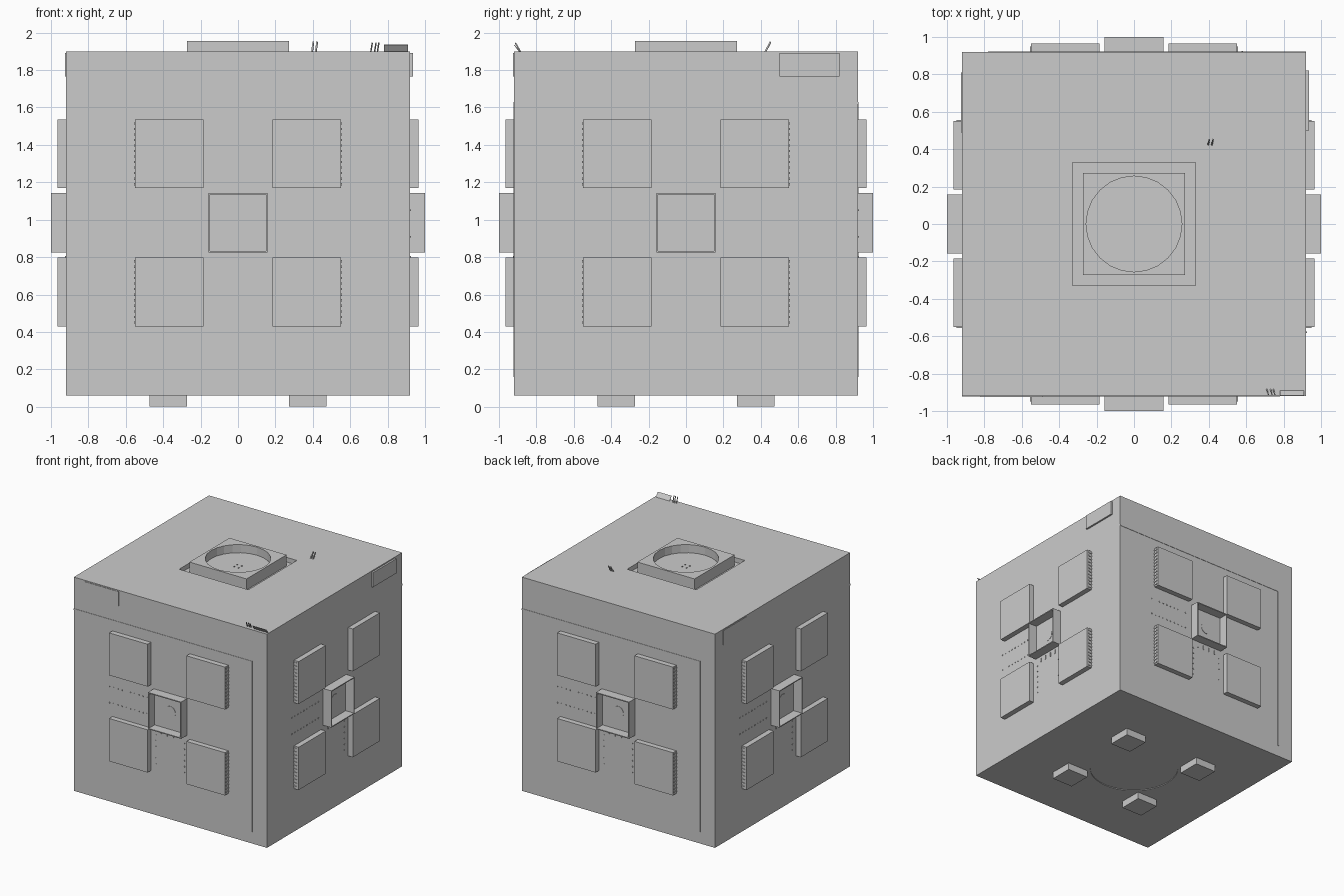
import bpy, bmesh, math
from mathutils import Matrix, Vector

if "Cube" in bpy.data.objects:
    bpy.data.objects.remove(bpy.data.objects["Cube"])

B = 0.92  # half width of the cube body


def finish(bm, name, rot=0.0):
    bmesh.ops.rotate(bm, verts=bm.verts, cent=(0, 0, 0), matrix=Matrix.Rotation(rot, 3, 'Z'))
    me = bpy.data.meshes.new(name)
    bm.to_mesh(me)
    bm.free()
    ob = bpy.data.objects.new(name, me)
    bpy.context.collection.objects.link(ob)
    return ob


def add_box(bm, x, y, z):
    """Box from (min, max) pairs."""
    c = [(p[0] + p[1]) / 2 for p in (x, y, z)]
    s = [p[1] - p[0] for p in (x, y, z)]
    bmesh.ops.create_cube(bm, size=1, matrix=Matrix.Translation(c) @ Matrix.Diagonal((*s, 1)))


def boxes(name, items, rot=0.0):
    bm = bmesh.new()
    for it in items:
        add_box(bm, *it)
    return finish(bm, name, rot)


def cylinder(name, r, z0, z1, sides=32):
    bm = bmesh.new()
    bmesh.ops.create_cone(bm, cap_ends=True, segments=sides, radius1=r, radius2=r, depth=z1 - z0,
                          matrix=Matrix.Translation((0, 0, (z0 + z1) / 2)))
    return finish(bm, name)


def cut(target, cutter):
    mod = target.modifiers.new("cut", 'BOOLEAN')
    mod.object = cutter
    mod.operation = 'DIFFERENCE'
    mod.solver = 'EXACT'
    bpy.context.view_layer.objects.active = target
    bpy.ops.object.modifier_apply(modifier=mod.name)
    bpy.data.objects.remove(cutter)


def sq(h):
    return (-h, h)


# Body with a square well on top and a shallow round recess below
body = boxes("body", [(sq(B), sq(B), (0.06, 1.90))])
cut(body, boxes("well_cutter", [(sq(0.33), sq(0.33), (1.86, 2.0))]))
cut(body, cylinder("base_cutter", 0.36, 0.0, 0.066, 48))

# Top hatch: raised square collar with a round opening
collar = boxes("top_collar", [(sq(0.272), sq(0.272), (1.84, 1.955))])
cut(collar, cylinder("collar_cutter", 0.256, 1.885, 2.1, 24))
boxes("hatch_studs", [((x - .004, x + .004), (y - .004, y + .004), (1.88, 1.891))
                      for x in (-.022, .022) for y in (-.022, .022)])

# Feet
boxes("feet", [((x - .1, x + .1), (y - .1, y + .1), (0, 0.07))
               for x in (-.372, .372) for y in (-.372, .372)])

# Four identical sides, modelled on the front and turned around z
for i in range(4):
    rot = i * math.pi / 2
    pads, ribs = [], []
    for s in (-1, 1):
        px = sorted((s * 0.185, s * 0.552))
        for z0, z1 in ((0.43, 0.798), (1.17, 1.535)):
            pads.append((px, (-0.965, -0.90), (z0, z1)))
            for k in range(12):
                z = z0 + 0.02 + k * (z1 - z0 - 0.04) / 11
                ribs.append((sorted((s * 0.545, s * 0.557)), (-0.95, -0.91), (z - .006, z + .006)))
    boxes("side_pads", pads, rot)
    boxes("pad_ribs", ribs, rot)

    # Open square socket in the middle
    w, t, y = 0.158, 0.008, (-1.0, -0.91)
    lo, hi = 0.825, 1.142
    boxes("socket_frame", [((-w, -w + t), y, (lo, hi)), ((w - t, w), y, (lo, hi)),
                           ((-w + t, w - t), y, (lo, lo + t)), ((-w + t, w - t), y, (hi - t, hi))], rot)
    bm = bmesh.new()
    m = Matrix.Translation((0, -0.915, 0.983)) @ Matrix.Rotation(math.pi / 2, 4, 'X')
    bmesh.ops.create_cone(bm, cap_ends=True, segments=24, radius1=0.05, radius2=0.05, depth=0.016, matrix=m)
    finish(bm, "socket_disc", rot)

    # Rivet rows around the socket
    spots = [(x, 0.5 + k * 0.05) for x in (-.135, .135) for k in range(6)]
    spots += [(-0.58 + k * 0.04, z) for z in (.91, 1.05) for k in range(10)]
    boxes("rivets", [((x - .004, x + .004), (-0.924, -0.915), (z - .004, z + .004)) for x, z in spots]
          + [((x - .004, x + .004), (-0.926, -0.915), (.77, .805)) for x in (-.09, -.03, .03, .09)], rot)

# Panel seams on the front and back
for rot in (0, math.pi):
    boxes("panel_seam", [((-B, 0.78), (-0.923, -0.91), (1.618, 1.63)),
                         ((0.768, 0.78), (-0.923, -0.91), (0.16, 1.618))], rot)

# Small label plates near the upper edges
boxes("right_plate", [((0.91, 0.935), (0.50, 0.82), (1.765, 1.89))])
boxes("left_plate", [((-0.924, -0.91), (0.49, 0.81), (1.765, 1.89))])
boxes("front_plate", [((-0.82, -0.49), (-0.924, -0.91), (1.765, 1.89))])


def leaning(name, base, tip, width, thick):
    """Thin bar running from base to tip."""
    a, b = Vector(base), Vector(tip)
    m = Matrix.Translation((a + b) / 2) @ (b - a).to_track_quat('Z', 'Y').to_matrix().to_4x4()
    bm = bmesh.new()
    bmesh.ops.create_cube(bm, size=1, matrix=m @ Matrix.Diagonal((width, thick, (b - a).length, 1)))
    finish(bm, name)


# Bent flap and torn slivers on the top
leaning("bent_flap", (0.845, -0.885, 1.89), (0.845, -0.918, 1.935), 0.13, 0.004)
for x in (0.715, 0.735, 0.75):
    leaning("front_sliver", (x - .006, -0.88, 1.89), (x + .003, -0.912, 1.945), 0.006, 0.006)
for x in (0.40, 0.42):
    leaning("rear_sliver", (x - .005, 0.42, 1.89), (x + .003, 0.452, 1.95), 0.008, 0.008)
